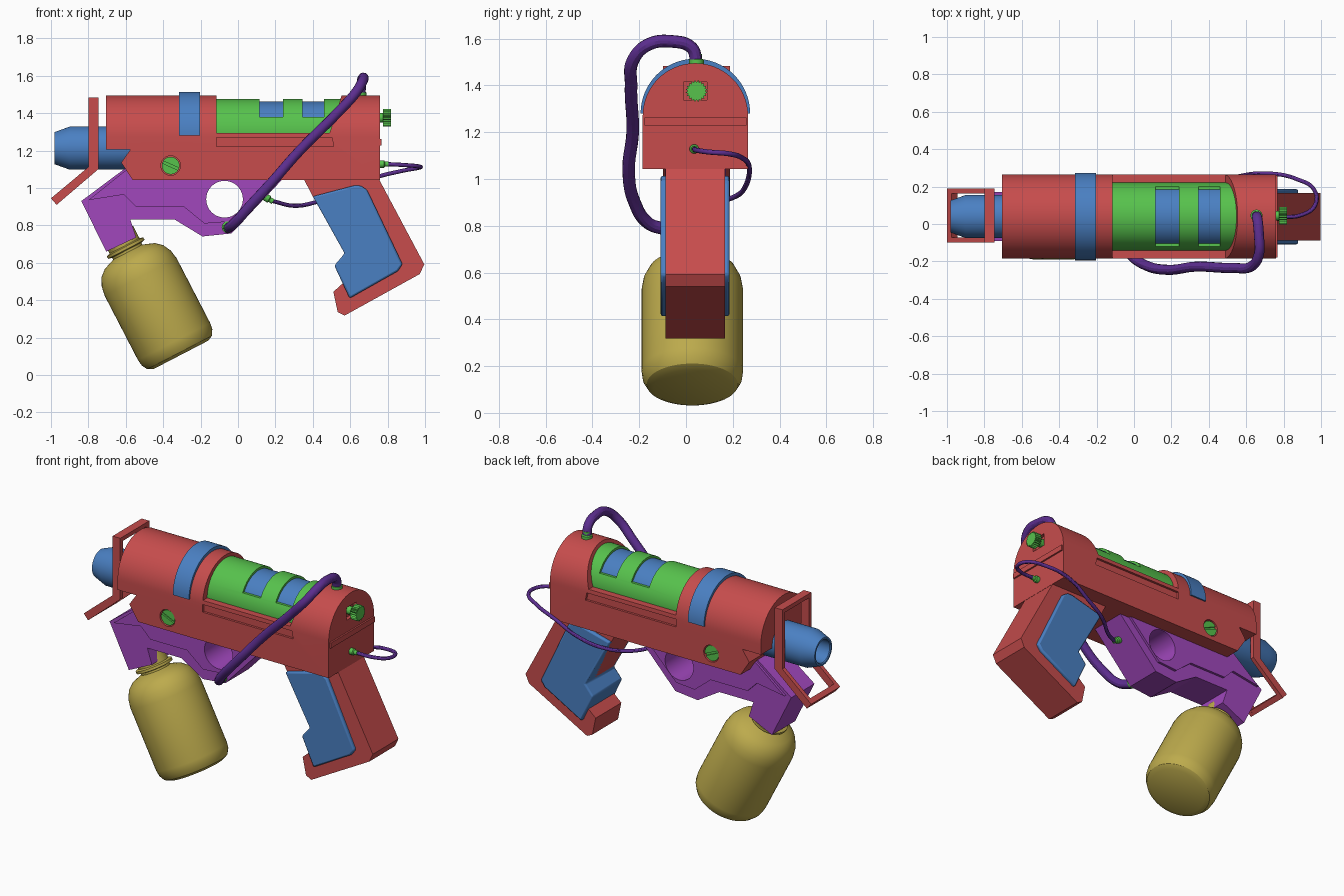
import bpy, bmesh, math
from mathutils import Vector, Matrix

if "Cube" in bpy.data.objects:
    bpy.data.objects.remove(bpy.data.objects["Cube"])

MID = 0.04  # centre plane of the whole device


def material(name, rgb):
    m = bpy.data.materials.new(name)
    m.use_nodes = True
    m.diffuse_color = (*rgb, 1)
    m.node_tree.nodes["Principled BSDF"].inputs["Base Color"].default_value = (*rgb, 1)
    return m


RED = material("shell red", (0.57, 0.073, 0.073))
BLUE = material("trim blue", (0.068, 0.214, 0.54))
GREEN = material("bright green", (0.095, 0.54, 0.073))
PURPLE = material("frame purple", (0.355, 0.064, 0.507))
HOSE = material("hose violet", (0.107, 0.027, 0.274))
YELLOW = material("bottle yellow", (0.507, 0.406, 0.073))


def finish(name, bm, mat, bevel=0):
    bmesh.ops.recalc_face_normals(bm, faces=bm.faces)
    me = bpy.data.meshes.new(name)
    bm.to_mesh(me)
    bm.free()
    ob = bpy.data.objects.new(name, me)
    bpy.context.collection.objects.link(ob)
    if mat:
        me.materials.append(mat)
    if bevel:
        b = ob.modifiers.new("bevel", "BEVEL")
        b.width, b.segments, b.limit_method = bevel, 2, "ANGLE"
    return ob


def prism(name, pts, lo, hi, mat=None, axis="y", bevel=0):
    """Extrude an outline along y (outline in x, z) or x (outline in y, z)."""
    bm = bmesh.new()
    place = (lambda a, b, t: (a, t, b)) if axis == "y" else (lambda a, b, t: (t, a, b))
    face = bm.faces.new([bm.verts.new(place(a, b, lo)) for a, b in pts])
    ext = bmesh.ops.extrude_face_region(bm, geom=[face])
    shift = Vector(place(0, 0, hi - lo))
    bmesh.ops.translate(bm, vec=shift, verts=[v for v in ext["geom"] if isinstance(v, bmesh.types.BMVert)])
    return finish(name, bm, mat, bevel)


def lathe(name, profile, origin, direction, mat=None, steps=48):
    """Turn a (radius, height) profile around an axis."""
    bm = bmesh.new()
    vs = [bm.verts.new((r, 0, h)) for r, h in profile]
    es = [bm.edges.new(p) for p in zip(vs, vs[1:])]
    bmesh.ops.spin(bm, geom=vs + es, axis=(0, 0, 1), cent=(0, 0, 0), angle=math.tau, steps=steps)
    bmesh.ops.remove_doubles(bm, verts=bm.verts, dist=1e-5)
    turn = Vector((0, 0, 1)).rotation_difference(Vector(direction)).to_matrix().to_4x4()
    bm.transform(Matrix.Translation(origin) @ turn)
    return finish(name, bm, mat)


def rod(name, r, length, origin, direction, mat=None, steps=48):
    return lathe(name, [(0, 0), (r, 0), (r, length), (0, length)], origin, direction, mat, steps)


def box(x0, x1, z0, z1):
    return [(x0, z0), (x1, z0), (x1, z1), (x0, z1)]


def carve(ob, *cutters):
    for c in cutters:
        m = ob.modifiers.new("cut", "BOOLEAN")
        m.object, m.operation, m.solver = c, "DIFFERENCE", "EXACT"
        c.hide_render = True
        bpy.context.view_layer.objects.active = ob
        bpy.ops.object.modifier_apply(modifier=m.name)
        bpy.data.objects.remove(c)


def tube(name, pts, r, mat):
    cu = bpy.data.curves.new(name, "CURVE")
    cu.dimensions, cu.bevel_depth, cu.bevel_resolution = "3D", r, 4
    cu.resolution_u, cu.use_fill_caps = 8, True
    sp = cu.splines.new("BEZIER")
    sp.bezier_points.add(len(pts) - 1)
    for bp, p in zip(sp.bezier_points, pts):
        bp.co = p
        bp.handle_left_type = bp.handle_right_type = "AUTO"
    cu.materials.append(mat)
    ob = bpy.data.objects.new(name, cu)
    bpy.context.collection.objects.link(ob)
    bpy.ops.object.select_all(action="DESELECT")
    ob.select_set(True)
    bpy.context.view_layer.objects.active = ob
    bpy.ops.object.convert(target="MESH")


def arch(r, cz, bottom, n=40):
    top = [(MID + r * math.cos(math.pi * i / n), cz + r * math.sin(math.pi * i / n)) for i in range(n + 1)]
    return [(MID + r, bottom)] + top + [(MID - r, bottom)]


# Arched main body with front notch, top opening, side grooves and screw holes
body = prism("main_body", arch(0.225, 1.27, 1.042), -0.705, 0.758, RED, "x")
notch = [(-0.8, 1.205), (-0.576, 1.205), (-0.624, 1.136), (-0.565, 1.045), (-0.54, 0.98), (-0.8, 0.98)]
opening = [(-0.115, 1.295), (0.49, 1.295), (0.575, 1.56), (-0.115, 1.56)]
groove = [(-0.115, 1.27), (0.502, 1.27), (0.512, 1.222), (-0.115, 1.222)]
cuts = [prism("notch_cutter", notch, -0.5, 0.5), prism("opening_cutter", opening, -0.5, 0.5),
        prism("knob_recess", box(-0.01, 0.09, 1.337, 1.415), 0.735, 0.9, axis="x")]
for s in (-1, 1):
    side = MID + s * 0.225
    cuts.append(prism("groove_cutter", groove, side - 0.014, side + 0.014))
    cuts.append(rod("screw_hole", 0.052, 0.1, (-0.36, side - s * 0.03, 1.12), (0, s, 0)))
carve(body, *cuts)
prism("back_rib", box(MID - 0.218, MID + 0.218, 1.228, 1.262), 0.75, 0.768, RED, "x")

# Slotted side screws
for s, label in ((-1, "right"), (1, "left")):
    y = MID + s * 0.225
    screw = rod(label + "_screw", 0.047, 0.026, (-0.36, y - s * 0.032, 1.12), (0, s, 0), GREEN)
    slot = prism("slot_cutter", [(-0.42, 1.14), (-0.416, 1.152), (-0.30, 1.10), (-0.304, 1.088)],
                 y - 0.016, y + 0.016)
    carve(screw, slot)

# Blue band around the body
band = arch(0.234, 1.28, 1.285)[1:-1]
prism("body_band", band, -0.316, -0.204, BLUE, "x")

# Green chamber with two blue windows
chamber = rod("chamber", 0.181, 0.72, (-0.12, MID, 1.295), (1, 0, 0), GREEN, 64)
for x0, x1 in ((0.116, 0.24), (0.345, 0.46)):
    carve(chamber, prism("window_cutter", box(x0, x1, 1.38, 1.6), -0.4, 0.5))
    rod("chamber_window", 0.167, x1 - x0 + 0.01, (x0 - 0.005, MID, 1.295), (1, 0, 0), BLUE, 64)

# Hollow tapered muzzle
lathe("muzzle", [(0, 0.25), (0.07, 0.25), (0.07, 0.005), (0.075, 0), (0.086, 0), (0.115, 0.08),
                 (0.115, 0.48), (0, 0.48)], (-0.98, MID, 1.213), (1, 0, 0), BLUE)

# Bent frame around the muzzle
side_bar = [(-0.8, 1.483), (-0.747, 1.483), (-0.747, 1.1), (-0.97, 0.91), (-1.0, 0.945), (-0.8, 1.112)]
for s in (-1, 1):
    c = 0.045 + s * 0.131
    prism("muzzle_frame_side", side_bar, c - 0.013, c + 0.013, RED)
prism("muzzle_frame_top", box(-0.8, -0.747, 1.457, 1.483), -0.099, 0.189, RED)
prism("muzzle_frame_tip", [(-1.0, 0.945), (-0.97, 0.91), (-0.945, 0.932), (-0.975, 0.966)], -0.099, 0.189, RED)

# Purple under-frame with raised upper panel and finger hole
frame = [(-0.838, 0.93), (-0.704, 0.66), (-0.544, 0.736), (-0.576, 0.832), (-0.34, 0.832), (-0.19, 0.741),
         (-0.035, 0.757), (0.25, 1.06), (-0.56, 1.06), (-0.57, 1.12), (-0.61, 1.1)]
panel = [(-0.80, 0.935), (-0.61, 0.965), (-0.545, 0.9), (-0.29, 0.9), (-0.18, 0.81), (-0.05, 0.82),
         (0.18, 1.055), (-0.56, 1.055), (-0.575, 1.11), (-0.612, 1.085)]
for name, pts, half in (("under_frame", frame, 0.115), ("under_frame_panel", panel, 0.13)):
    part = prism(name, pts, MID - half, MID + half, PURPLE)
    carve(part, rod("finger_hole", 0.098, 1, (-0.072, -0.5, 0.94), (0, 1, 0)))

# Tilted bottle with ringed neck
lathe("bottle", [(0, 0), (0.165, 0), (0.195, 0.015), (0.212, 0.045), (0.217, 0.08), (0.217, 0.47), (0.208, 0.52),
                 (0.185, 0.565), (0.15, 0.595), (0.105, 0.612), (0.088, 0.618), (0.088, 0.63), (0.11, 0.635),
                 (0.11, 0.65), (0.09, 0.656), (0.09, 0.73), (0, 0.73)],
      (-0.305, 0.027, 0.108), (-0.46, 0, 0.888), YELLOW, 56)

# Grip with blue side panels
grip = [(0.345, 1.06), (0.4, 0.955), (0.57, 0.65), (0.522, 0.59), (0.56, 0.49), (0.51, 0.445), (0.533, 0.336),
        (0.57, 0.318), (0.972, 0.54), (0.996, 0.592), (0.747, 1.06)]
prism("grip", grip, MID - 0.128, MID + 0.126, RED)
grip_panel = [(0.4, 0.955), (0.62, 1.013), (0.655, 1.013), (0.69, 0.99), (0.88, 0.592), (0.854, 0.555),
              (0.597, 0.41), (0.515, 0.585), (0.57, 0.65)]
prism("grip_panels", grip_panel, MID - 0.149, MID + 0.146, BLUE, bevel=0.01)

# Knurled rear knob
teeth = [((0.047 if i % 2 else 0.038) * math.cos(math.tau * i / 40) + 0.045,
          (0.047 if i % 2 else 0.038) * math.sin(math.tau * i / 40) + 1.376) for i in range(40)]
prism("rear_knob", teeth, 0.775, 0.818, GREEN, "x")
rod("rear_knob_stem", 0.025, 0.06, (0.73, 0.045, 1.376), (1, 0, 0), GREEN, 20)

# Hose and wire sockets
sockets = {"hose_top": ((0.655, 0.045, 1.48), (0, 0, 1), 0.032), "hose_bottom": ((-0.055, -0.06, 0.79), (0, -1, 0), 0.032),
           "wire_rear": ((0.75, 0.035, 1.128), (1, 0, 0), 0.02), "wire_front": ((0.14, 0.04, 0.955), (0.85, 0, -0.5), 0.02)}
for name, (o, d, r) in sockets.items():
    lathe(name + "_socket", [(0, 0), (r, 0), (r, 0.03), (r * 0.7, 0.035), (r * 0.7, 0.055), (0, 0.055)], o, d, GREEN, 20)

# Thick hose over the right side
tube("hose", [(0.655, 0.045, 1.5), (0.66, 0.025, 1.56), (0.668, -0.06, 1.588), (0.668, -0.16, 1.575),
              (0.63, -0.225, 1.51), (0.53, -0.235, 1.4), (0.33, -0.228, 1.2), (0.18, -0.245, 1.03),
              (0.06, -0.22, 0.9), (-0.02, -0.16, 0.81), (-0.055, -0.09, 0.785)], 0.027, HOSE)

# Thin looped wire on the left side
tube("wire", [(0.79, 0.035, 1.128), (0.9, 0.05, 1.122), (0.968, 0.1, 1.115), (0.965, 0.18, 1.108),
              (0.87, 0.24, 1.09), (0.72, 0.27, 1.05), (0.56, 0.255, 0.97), (0.42, 0.21, 0.925),
              (0.3, 0.12, 0.905), (0.185, 0.04, 0.93)], 0.011, HOSE)

# Smooth the curved parts, keep edges sharp
bpy.ops.object.select_all(action="DESELECT")
for ob in bpy.context.scene.objects:
    if ob.type == "MESH":
        ob.select_set(True)
        bpy.context.view_layer.objects.active = ob
bpy.ops.object.shade_smooth_by_angle(angle=math.radians(30))
